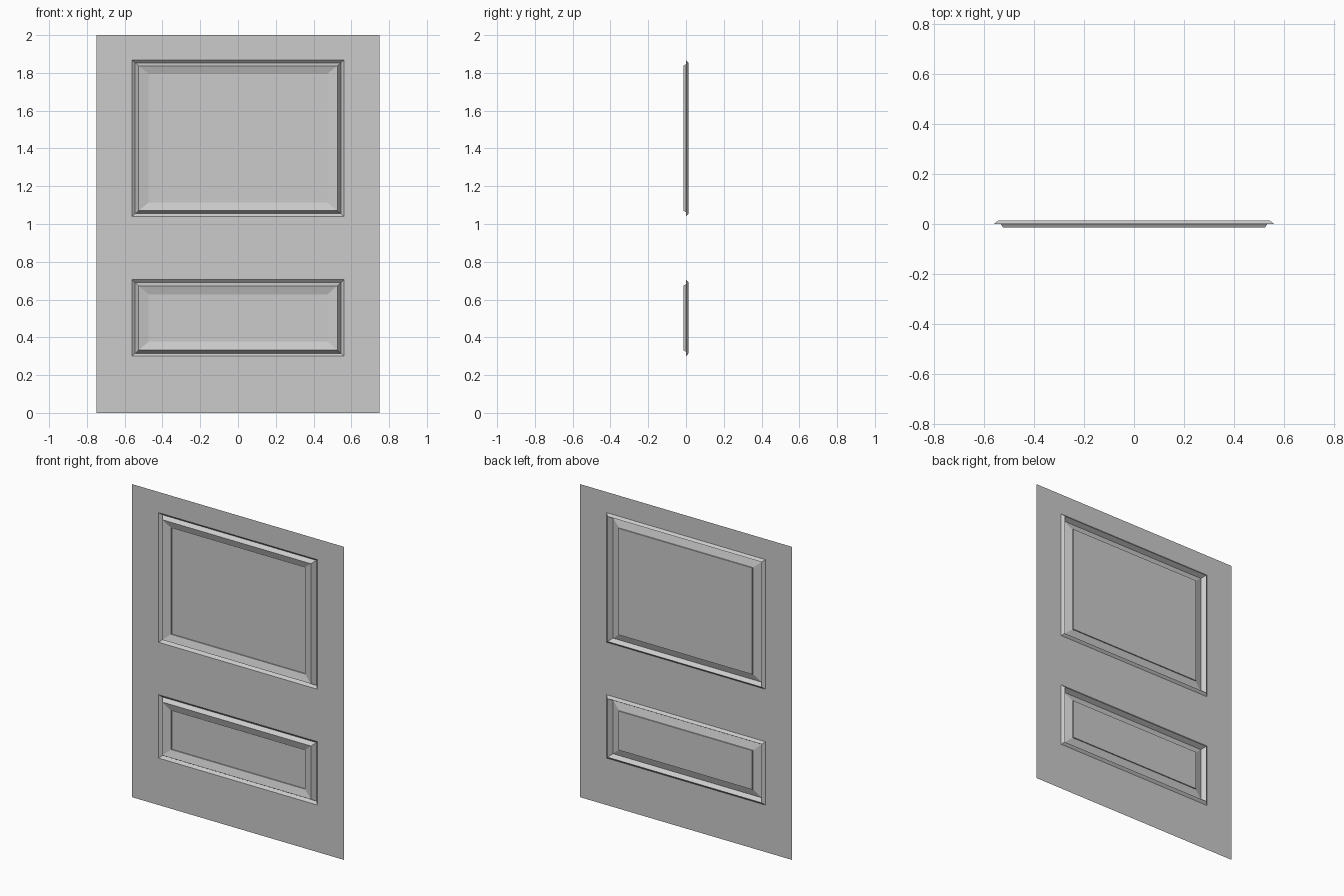
import bpy, bmesh

if "Cube" in bpy.data.objects:
    bpy.data.objects.remove(bpy.data.objects["Cube"])

HALF_W, HEIGHT = 0.75, 2.0
OPEN_X = 0.562                                   # half width of both openings
# (bottom, top, side moulding width, top/bottom moulding width)
PANELS = {"lower_panel": (0.30, 0.705, 0.089, 0.078),
          "upper_panel": (1.04, 1.868, 0.089, 0.074)}
# moulding section: (fraction of moulding width inward, depth y)
PROFILE = [(0, 0), (0.2, 0.014), (0.41, -0.014), (1, 0.0), (1, 0.007)]


def finish(name, bm):
    mesh = bpy.data.meshes.new(name)
    bm.to_mesh(mesh)
    bm.free()
    obj = bpy.data.objects.new(name, mesh)
    bpy.context.collection.objects.link(obj)


def rect(bm, hx, z0, z1, y):
    return [bm.verts.new(p) for p in
            ((-hx, y, z0), (hx, y, z0), (hx, y, z1), (-hx, y, z1))]


# flat door sheet with two openings
bm = bmesh.new()
xs = [-HALF_W, -OPEN_X, OPEN_X, HALF_W]
zs = [0] + [z for p in PANELS.values() for z in p[:2]] + [HEIGHT]
grid = [[bm.verts.new((x, 0, z)) for x in xs] for z in zs]
for r in range(len(zs) - 1):
    for c in range(3):
        if c == 1 and r % 2 == 1:
            continue
        bm.faces.new((grid[r][c], grid[r][c + 1], grid[r + 1][c + 1], grid[r + 1][c]))
# merge the coplanar cells
bmesh.ops.dissolve_limit(bm, angle_limit=0.01, verts=bm.verts[:], edges=bm.edges[:])
finish("door_sheet", bm)

# moulded panels: nested rectangular loops closed by the flat field
for name, (z0, z1, wx, wz) in PANELS.items():
    bm = bmesh.new()
    loops = [rect(bm, OPEN_X - f * wx, z0 + f * wz, z1 - f * wz, y) for f, y in PROFILE]
    for a, b in zip(loops, loops[1:]):
        for i in range(4):
            j = (i + 1) % 4
            bm.faces.new((a[i], a[j], b[j], b[i]))
    bm.faces.new(loops[-1])
    finish(name, bm)
